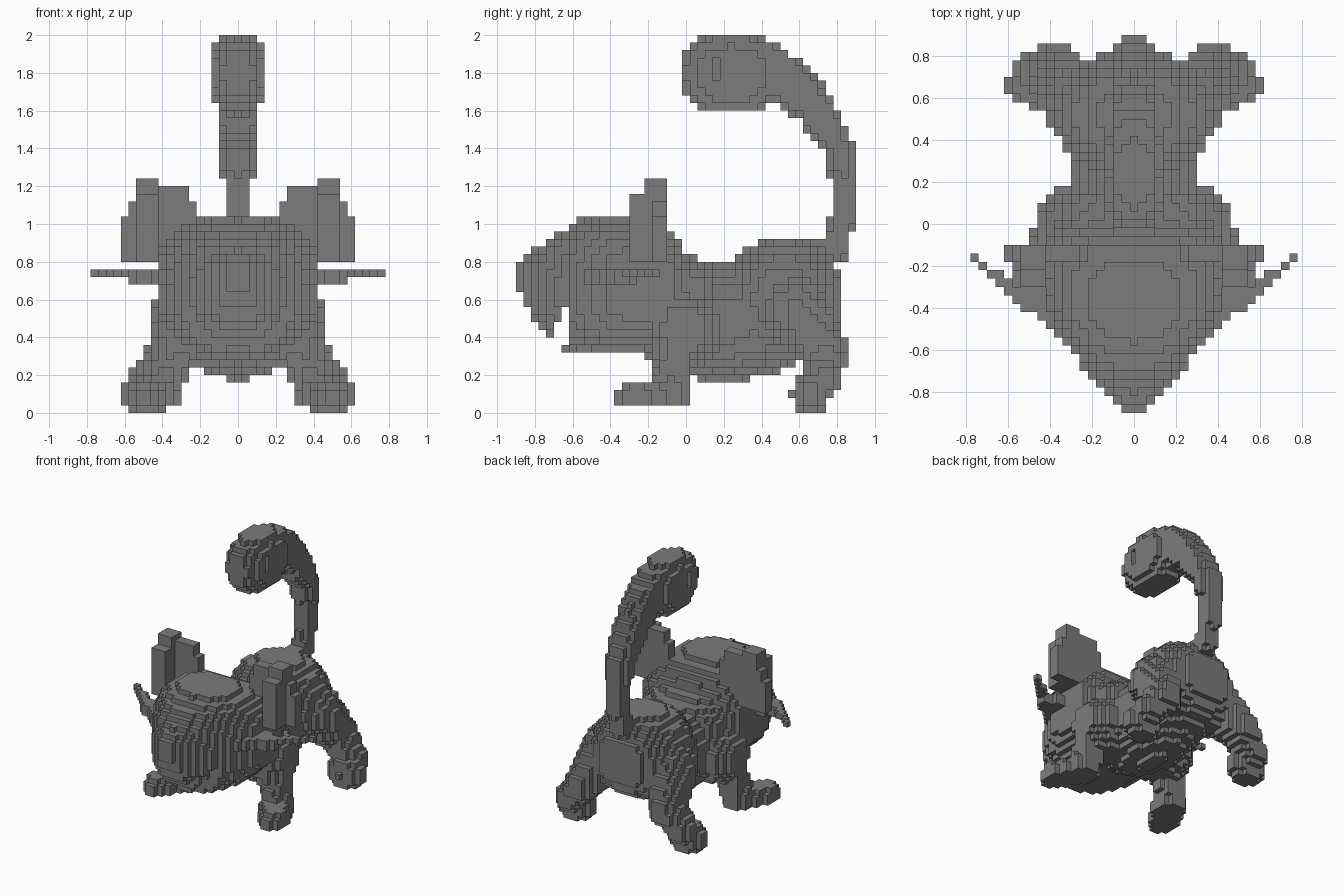
import bpy, bmesh
from mathutils import Vector

if "Cube" in bpy.data.objects:
    bpy.data.objects.remove(bpy.data.objects["Cube"], do_unlink=True)

S = 0.04  # block size

grey = bpy.data.materials.new("plain_grey")
grey.use_nodes = True
grey.diffuse_color = (0.2, 0.2, 0.2, 1)
grey.node_tree.nodes["Principled BSDF"].inputs["Base Color"].default_value = (0.2, 0.2, 0.2, 1)


# Shape tests; p.x is always positive because the animal is symmetric
def blob(p, centre, radii, power=2):
    return sum(abs((a - c) / r) ** power for a, c, r in zip(p, centre, radii)) <= 1


def limb(p, path):
    """Tapered tube through (x, y, z, radius) points."""
    for a, b in zip(path, path[1:]):
        start, axis = Vector(a[:3]), Vector(b[:3]) - Vector(a[:3])
        t = min(1, max(0, (p - start).dot(axis) / axis.length_squared))
        if (p - start - axis * t).length <= a[3] + (b[3] - a[3]) * t:
            return True
    return False


def stations(rows, y):
    """Interpolate profile rows that start with y."""
    for a, b in zip(rows, rows[1:]):
        if a[0] <= y <= b[0]:
            t = (y - a[0]) / (b[0] - a[0])
            return [m + (n - m) * t for m, n in zip(a[1:], b[1:])]


# Head profile: y, half width, top, bottom
HEAD = [(-0.9, 0.06, 0.77, 0.67), (-0.86, 0.1, 0.81, 0.59), (-0.78, 0.16, 0.88, 0.44),
        (-0.66, 0.26, 0.97, 0.34), (-0.54, 0.35, 1.03, 0.31), (-0.42, 0.41, 1.05, 0.31),
        (-0.3, 0.43, 1.05, 0.31), (-0.1, 0.43, 1.0, 0.34), (0.02, 0.35, 0.81, 0.36)]


def head(p):
    row = stations(HEAD, p.y)
    if not row:
        return False
    width, top, low = row
    # open mouth behind the front teeth
    if -0.7 < p.y < -0.62 and p.z < 0.48 and (p.z > 0.36 or p.y < -0.66):
        return False
    if -0.66 < p.y < -0.62 and 0.48 < p.z < 0.56:
        return False
    return blob((p.x, p.z), (0, (top + low) / 2), (width, (top - low) / 2), 2.6)


def ears(p):
    if not -0.3 < p.y < -0.1 or not 0.8 < p.z < 1.24:
        return False
    # upright middle, lower at the front
    if 0.42 < p.x < 0.54 and (p.y > -0.22 or p.z < 1.16):
        return True
    # rounded outer rim and inner flank at the back
    q = (p.x, p.z)
    return p.y > -0.18 and (blob(q, (0.52, 0.9), (0.1, 0.26))
                            or blob(q, (0.37, 0.99), (0.16, 0.22), 2.4))


def whiskers(p):
    # swept-back line that thickens into the cheek
    if not 0.68 < p.z < 0.76 or not 0.3 < p.x < (0.8 if p.z > 0.72 else 0.58):
        return False
    front = -0.19 - 0.88 * (0.76 - p.x)
    return front <= p.y <= front + 0.06 + max(0, 0.58 - p.x)


def body(p):
    return (blob(p, (0, 0.2, 0.485), (0.3, 0.52, 0.315))
            or blob(p, (0, 0.52, 0.6), (0.36, 0.32, 0.33), 2.2)
            or blob(p, (0.24, -0.01, 0.44), (0.24, 0.2, 0.2), 2.2)
            or blob(p, (0, 0.0, 0.62), (0.36, 0.2, 0.21), 2.3))


def front_legs(p):
    # legs with paws turned outward
    return p.z > 0.04 and (
        limb(p, [(0.33, -0.04, 0.45, 0.13), (0.36, -0.06, 0.25, 0.1), (0.4, -0.08, 0.1, 0.1)])
        or limb(p, [(0.4, -0.1, 0.08, 0.11), (0.5, -0.27, 0.07, 0.1)]))


def hind_legs(p):
    return (limb(p, [(0.27, 0.58, 0.55, 0.18), (0.36, 0.74, 0.32, 0.125), (0.49, 0.72, 0.16, 0.1)])
            or blob(p, (0.48, 0.66, 0.1), (0.14, 0.1, 0.11)))


# Tail path: x, y, z, radius
TAIL = [(0, 0.64, 0.84, 0.09), (0, 0.8, 0.86, 0.065), (0, 0.84, 1.1, 0.067),
        (0, 0.84, 1.22, 0.067), (0, 0.83, 1.3, 0.08), (0, 0.8, 1.42, 0.087),
        (0, 0.67, 1.63, 0.11), (0, 0.53, 1.77, 0.125), (0, 0.42, 1.82, 0.15)]


def tail(p):
    return p.x < 0.1 and limb(Vector((p.x * 0.9, p.y, p.z)), TAIL)


def tail_curl(p):
    groove = p.x > 0.1 and 0.14 < p.y < 0.18 and 1.76 < p.z < 1.88
    return blob(p, (0, 0.24, 1.795), (0.145, 0.265, 0.21), 2.6) and not groove


PARTS = {"head": head, "ears": ears, "whiskers": whiskers, "body": body,
         "front_legs": front_legs, "hind_legs": hind_legs, "tail": tail,
         "tail_curl": tail_curl}

# Give every filled block to the first part that contains it
owner = {}
for i in range(20):
    for j in range(-22, 23):
        for k in range(50):
            p = Vector((i * S, j * S, (k + 0.5) * S))
            for name, test in PARTS.items():
                if test(p):
                    owner[(i, j, k)] = owner[(-i, j, k)] = name
                    break


def block_mesh(name):
    """Build the outer faces of one part and join the flat areas."""
    bm = bmesh.new()
    corners = {}

    def corner(v):
        key = tuple(round(c * 2) for c in v)
        if key not in corners:
            corners[key] = bm.verts.new((v[0] * S, v[1] * S, (v[2] + 0.5) * S))
        return corners[key]

    for cell, part in owner.items():
        if part != name:
            continue
        for axis in range(3):
            for side in (-1, 1):
                normal = Vector([side * (n == axis) for n in range(3)])
                if tuple(int(a + b) for a, b in zip(cell, normal)) in owner:
                    continue
                u = Vector([float(n == (axis + 1) % 3) for n in range(3)])
                w = normal.cross(u)
                mid = Vector(cell) + normal / 2
                bm.faces.new([corner(mid + (u * a + w * b) / 2)
                              for a, b in ((-1, -1), (1, -1), (1, 1), (-1, 1))])
    bmesh.ops.dissolve_limit(bm, angle_limit=0.01, verts=bm.verts, edges=bm.edges)
    mesh = bpy.data.meshes.new(name)
    bm.to_mesh(mesh)
    bm.free()
    mesh.materials.append(grey)
    bpy.context.collection.objects.link(bpy.data.objects.new(name, mesh))


for name in PARTS:
    block_mesh(name)
